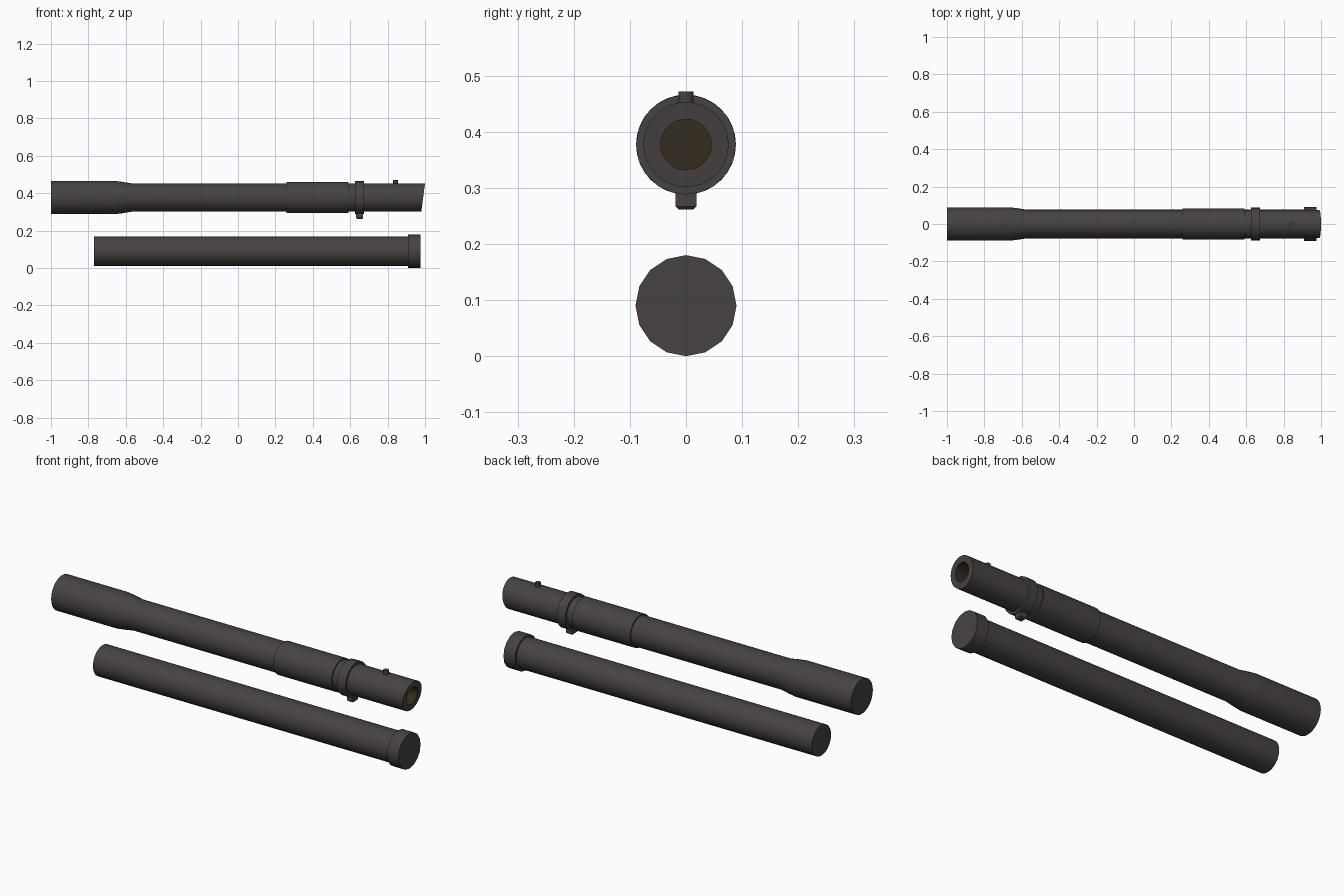
import bpy, bmesh, math
from mathutils import Matrix, Vector

if "Cube" in bpy.data.objects:
    bpy.data.objects.remove(bpy.data.objects["Cube"])

def mat(name, rgb):
    m = bpy.data.materials.new(name)
    m.diffuse_color = (*rgb, 1)
    m.use_nodes = True
    m.node_tree.nodes["Principled BSDF"].inputs["Base Color"].default_value = m.diffuse_color
    return m

METAL = mat("dark gunmetal", (0.063, 0.055, 0.053))
BORE = mat("dark brown bore", (0.036, 0.025, 0.014))

def finish(bm, name, mats, smooth=True):
    bmesh.ops.recalc_face_normals(bm, faces=bm.faces[:])
    me = bpy.data.meshes.new(name)
    bm.to_mesh(me)
    bm.free()
    ob = bpy.data.objects.new(name, me)
    bpy.context.collection.objects.link(ob)
    for m in mats:
        me.materials.append(m)
    if smooth:
        bpy.ops.object.select_all(action='DESELECT')
        ob.select_set(True)
        bpy.context.view_layer.objects.active = ob
        bpy.ops.object.shade_smooth_by_angle(angle=math.radians(30))
    return ob

def lathe(name, profile, z, sides, slant=0.0, bore_from=None):
    """Revolve (x, radius) points about an x-parallel axis, capping both ends.
    Points past x = 0.95 lean with slant; rings after bore_from are bore coloured."""
    bm = bmesh.new()
    rings = []
    for x, r in profile:
        ring = []
        for i in range(sides):
            a = 2 * math.pi * i / sides
            dz = r * math.sin(a)
            ring.append(bm.verts.new((x + (slant * dz if x > 0.95 else 0),
                                      r * math.cos(a), z + dz)))
        rings.append(ring)
    bm.faces.new(rings[0])
    for k in range(len(rings) - 1):
        for i in range(sides):
            j = (i + 1) % sides
            f = bm.faces.new((rings[k][i], rings[k][j], rings[k + 1][j], rings[k + 1][i]))
            if bore_from is not None and k >= bore_from:
                f.material_index = 1
    end = bm.faces.new(rings[-1])
    if bore_from is not None:
        end.material_index = 1
    return finish(bm, name, [METAL, BORE] if bore_from is not None else [METAL])

AXIS = 0.377

# Upper tube: flared rear, taper, slanted muzzle with a recessed bore
lathe("upper_tube", [(-1, 0.089), (-0.66, 0.089), (-0.62, 0.084), (-0.57, 0.076),
                     (0.99, 0.076), (0.99, 0.045), (0.70, 0.045)],
      AXIS, 32, slant=0.13, bore_from=5)

# Sleeve and clamp ring around the upper tube
lathe("sleeve", [(0.26, 0.083), (0.59, 0.083)], AXIS, 32)
lathe("clamp_ring", [(0.625, 0.089), (0.673, 0.089)], AXIS, 20)

# Lower tube and its end cap
lathe("lower_tube", [(-0.77, 0.078), (0.92, 0.078)], 0.09, 32)
lathe("end_cap", [(0.91, 0.09), (0.975, 0.09)], 0.09, 16)

# Clamp lug under the ring, with bevelled lower edges
bm = bmesh.new()
bmesh.ops.create_cube(bm, size=1, matrix=Matrix.Translation((0.65, 0, 0.279))
                      @ Matrix.Diagonal((0.036, 0.037, 0.036, 1)))
low = [e for e in bm.edges if all(v.co.z < 0.27 for v in e.verts)]
bmesh.ops.bevel(bm, geom=low, offset=0.006, segments=1, affect='EDGES')
finish(bm, "clamp_lug", [METAL], smooth=False)

# Small sight pin on top near the muzzle
bm = bmesh.new()
bmesh.ops.create_cone(bm, cap_ends=True, segments=12, radius1=0.0135, radius2=0.0135,
                      depth=0.03, matrix=Matrix.Translation((0.842, 0, 0.457)))
finish(bm, "sight_pin", [METAL])
